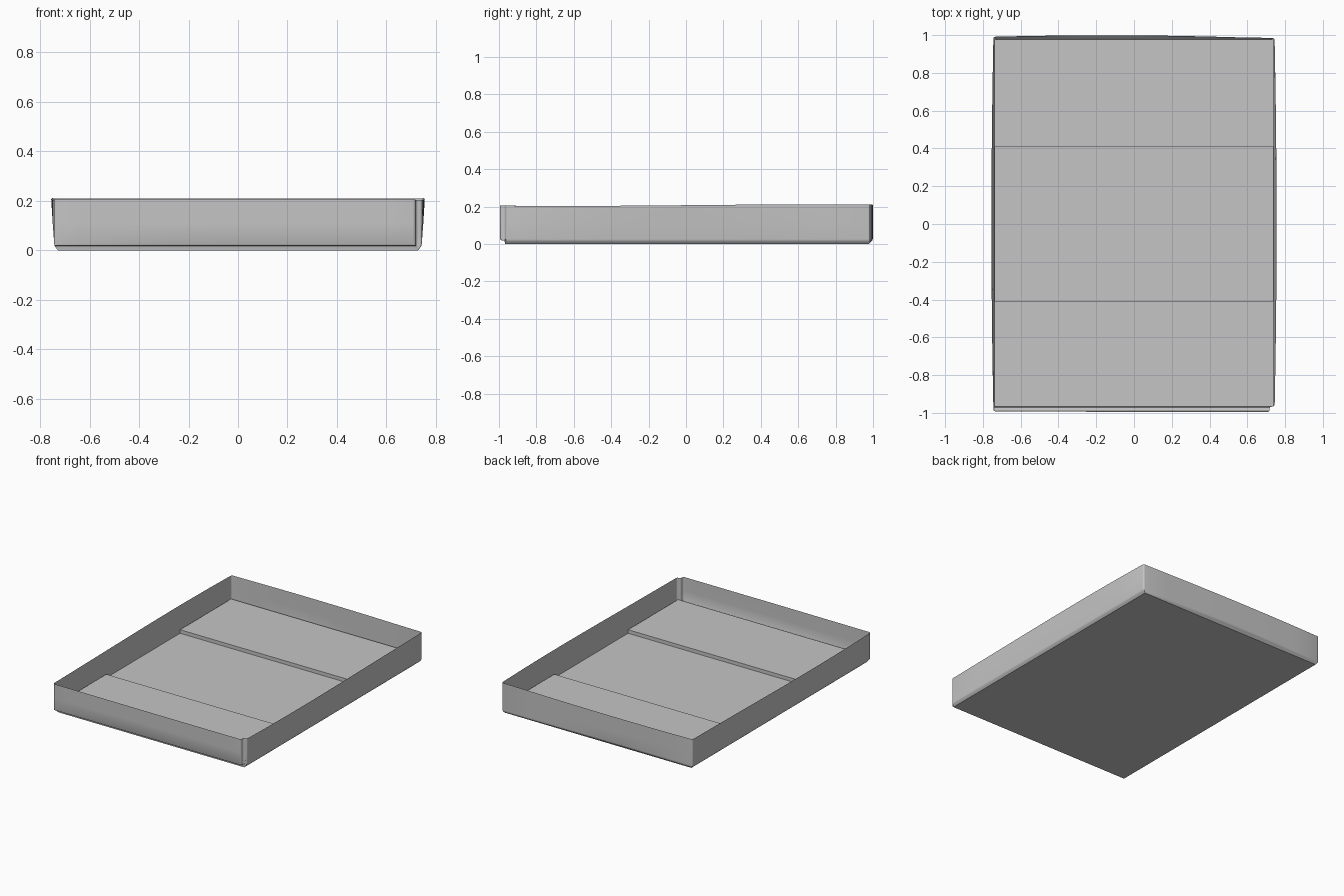
import bpy, bmesh, math
from mathutils import Vector

if "Cube" in bpy.data.objects:
    bpy.data.objects.remove(bpy.data.objects["Cube"])

GREY = (0.56, 0.56, 0.56, 1)
grey = bpy.data.materials.new("plain_grey")
grey.use_nodes = True
grey.diffuse_color = GREY
grey.node_tree.nodes["Principled BSDF"].inputs["Base Color"].default_value = GREY


def finish(name, bm):
    mesh = bpy.data.meshes.new(name)
    bm.to_mesh(mesh)
    bm.free()
    mesh.materials.append(grey)
    ob = bpy.data.objects.new(name, mesh)
    bpy.context.collection.objects.link(ob)
    bpy.ops.object.select_all(action='DESELECT')
    ob.select_set(True)
    bpy.context.view_layer.objects.active = ob
    bpy.ops.object.shade_smooth_by_angle(angle=math.radians(40))


def rounded_path(corners, radius=0.012, steps=3, spans=8):
    """Path with rounded corners and evenly divided straights."""
    pts = [Vector(c) for c in corners]
    out = [pts[0]]
    for i in range(1, len(pts)):
        start, end = out[-1], pts[i]
        last = i == len(pts) - 1
        stop = end if last else end - (end - start).normalized() * radius
        out += [start.lerp(stop, k / spans) for k in range(1, spans + 1)]
        if not last:
            leave = end + (pts[i + 1] - end).normalized() * radius
            for k in range(1, steps + 1):
                t = k / steps
                out.append(stop.lerp(end, t).lerp(end.lerp(leave, t), t))
    return out


def bulge(p):
    """Bow of the side and back panels."""
    x, y = p
    if abs(x) > 0.73:
        x += math.copysign(0.011 * max(0, 1 - y * y), x)
    if y > 0.95:
        y += 0.014 * max(0, 1 - ((x + 0.15) / 0.8) ** 2)
    return x, y


# Folded wall strip; the front panel overlaps the end of the right one
path = rounded_path([(0, -0.995), (0.718, -0.995), (0.718, -0.965), (0.744, -0.965),
                     (0.744, 0.985), (-0.744, 0.985), (-0.744, -0.992), (0, -0.995)])

# Height, then the side, front and back limits at that height
levels = [(0.0, 0.727, -0.968, 0.978), (0.009, 0.735, -0.969, 0.986),
          (0.017, 0.741, -0.971, 0.994), (0.02, 0.742, -0.99, 0.997),
          (0.028, 0.743, -0.994, 1), (0.11, 0.749, -0.995, 1), (0.207, 0.755, -1, 1)]
bm = bmesh.new()
rows = []
for z, side, front, back in levels:
    row = []
    for p in path:
        x, y = bulge(p)
        x = max(-side, min(side, x))
        y = max(front, min(back, y))
        rim = 0.004 * math.sin(2.5 * y) * (z > 0.2)
        row.append(bm.verts.new((x, y, z + rim)))
    rows.append(row)
for lower, upper in zip(rows, rows[1:]):
    for i in range(len(path) - 1):
        bm.faces.new((lower[i], lower[i + 1], upper[i + 1], upper[i]))
bmesh.ops.remove_doubles(bm, verts=bm.verts, dist=0.0002)
finish("tray_walls", bm)


def plate(name, half_x, y0, y1, z0, z1):
    bm = bmesh.new()
    bmesh.ops.create_cube(bm, size=1)
    for v in bm.verts:
        v.co = (v.co.x * 2 * half_x, y0 if v.co.y < 0 else y1, z0 if v.co.z < 0 else z1)
    finish(name, bm)


# Underside, inner floor, and two raised flaps with a recess between them
plate("underside", 0.727, -0.968, 0.978, 0.0, 0.004)
plate("inner_floor", 0.738, -0.967, 0.978, 0.018, 0.025)
plate("front_flap", 0.738, -0.966, -0.41, 0.025, 0.05)
plate("back_flap", 0.738, 0.41, 0.978, 0.025, 0.05)
